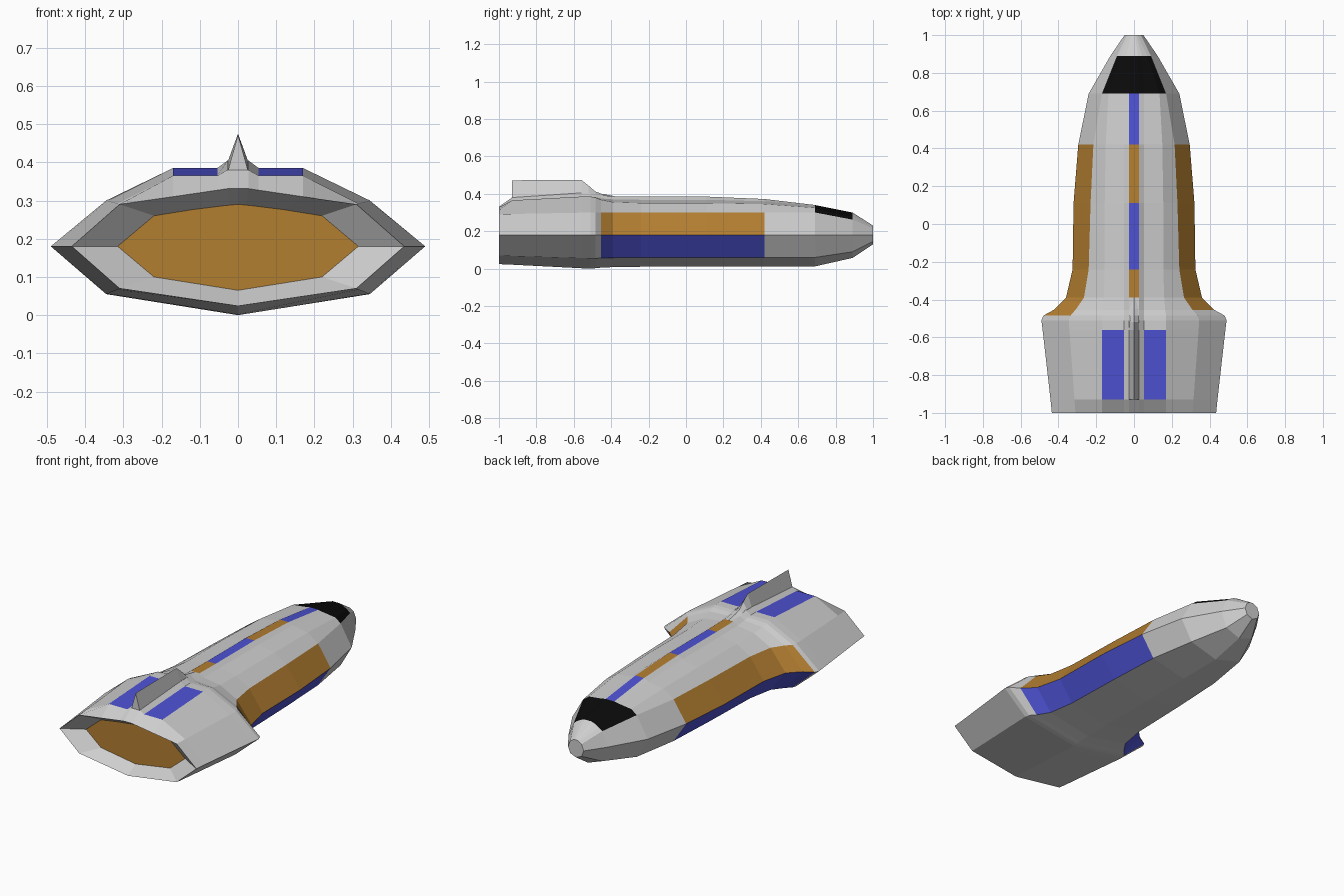
import bpy, bmesh

if "Cube" in bpy.data.objects:
    bpy.data.objects.remove(bpy.data.objects["Cube"])

# Colours
def material(name, rgb):
    m = bpy.data.materials.new(name)
    m.diffuse_color = (*rgb, 1)
    m.use_nodes = True
    m.node_tree.nodes["Principled BSDF"].inputs["Base Color"].default_value = m.diffuse_color
    return m

GREY, ORANGE, BLUE, BLACK = range(4)
MATS = [material("hull grey", (0.62, 0.62, 0.62)),
        material("burnt orange", (0.45, 0.21, 0.03)),
        material("royal blue", (0.075, 0.085, 0.65)),
        material("window black", (0.003, 0.003, 0.003))]


def finish(name, bm):
    bmesh.ops.recalc_face_normals(bm, faces=bm.faces)
    me = bpy.data.meshes.new(name)
    bm.to_mesh(me)
    bm.free()
    for m in MATS:
        me.materials.append(m)
    ob = bpy.data.objects.new(name, me)
    bpy.context.collection.objects.link(ob)
    return ob


def mirrored(half):
    """Close a half section (bottom centre .. top centre) across x = 0."""
    return half + [(-x, y, z) for x, y, z in reversed(half[1:-1])]


def loft(bm, sections, colour):
    rings = [[bm.verts.new(p) for p in s] for s in sections]
    n = len(rings[0])
    for a, b in zip(rings, rings[1:]):
        for i in range(n):
            j = (i + 1) % n
            f = bm.faces.new((a[i], a[j], b[j], b[i]))
            f.material_index = colour(i, f)
    return rings


SIDE_Z = 0.18
# y, side x, upper x, shoulder x, upper z, shoulder z, ridge z, top z, lower z, keel z
STATIONS = [
    (1.00, .050, .036, .020, .215, .225, .229, .230, .145, .130),
    (0.89, .125, .090, .070, .262, .278, .293, .300, .090, .057),
    (0.69, .240, .170, .135, .300, .325, .335, .340, .060, .012),
    (0.42, .295, .215, .150, .300, .345, .360, .372, .060, .010),
    (0.11, .320, .230, .155, .300, .350, .368, .385, .060, .010),
    (-.24, .325, .240, .155, .300, .350, .368, .385, .060, .010),
    (-.39, .360, .265, .160, .300, .355, .370, .387, .058, .008),
    (-.455, .425, .310, .165, .300, .368, .375, .392, .056, .005),
    (-.485, .480, .338, .170, .300, .380, .382, .398, .055, .002),
    (-.51, .490, .345, .170, .300, .385, .385, .405, .055, .000),
    (-.56, .484, .342, .170, .299, .385, .385, .405, .056, .002),
    (-.93, .442, .315, .170, .292, .365, .365, .380, .067, .021),
    (-1.0, .435, .310, .170, .290, .310, .327, .331, .070, .024),
]


def hull_section(s):
    y, sx, ux, tx, uz, tz, rz, cz, lz, kz = s
    rx, cx = min(.054, .6 * tx), min(.027, .3 * tx)
    return mirrored([(0, y, kz), (ux, y, lz), (sx, y, SIDE_Z), (ux, y, uz),
                     (tx, y, tz), (rx, y, rz), (cx, y, cz), (0, y, cz)])


def hull_colour(i, f):
    band = i if i < 7 else 13 - i      # 0 keel .. 6 top strip
    c = f.calc_center_median()
    y = c.y
    if .69 < y < .89 and band >= 3:
        return BLACK                   # canopy window
    if (-.455 if c.x > 0 else -.485) < y < .42:
        if band == 1:
            return BLUE                # lower flank
        if band == 2:
            return ORANGE              # upper flank
    if band == 6 and -.39 < y < .69:   # alternating spine strip
        return BLUE if y > .42 or -.24 < y < .11 else ORANGE
    if band == 4 and -.93 < y < -.56:
        return BLUE                    # rear deck panels
    return GREY


# Hull with nose cap
bm = bmesh.new()
rings = loft(bm, [hull_section(s) for s in STATIONS], hull_colour)
bm.faces.new(rings[0])
finish("hull", bm)

# Recessed engine exhaust
bm = bmesh.new()
rim = hull_section(STATIONS[-1])
inset = mirrored([(0, -.93, .065), (.22, -.93, .10), (.315, -.93, SIDE_Z),
                  (.22, -.93, .26), (.12, -.93, .276), (.04, -.93, .286),
                  (.02, -.93, .288), (0, -.93, .29)])
rings = loft(bm, [rim, inset], lambda i, f: GREY)
plate = bm.faces.new(rings[1])
plate.material_index = ORANGE
ob = finish("engine_exhaust", bm)
if ob.data.polygons[-1].normal.y > 0:  # open shell: face the plate backwards
    ob.data.flip_normals()

# Dorsal fin: triangular prism rising out of the spine (y, apex z, base z)
bm = bmesh.new()
fin = [(-.39, .389, .38), (-.45, .40, .39), (-.485, .412, .396), (-.52, .443, .403),
       (-.56, .475, .404), (-.93, .472, .379)]
rings = loft(bm, [[(-.026, y, b), (.026, y, b), (0, y, t)] for y, t, b in fin],
             lambda i, f: GREY)
bm.faces.new(rings[0])
bm.faces.new(rings[-1])
finish("dorsal_fin", bm)
